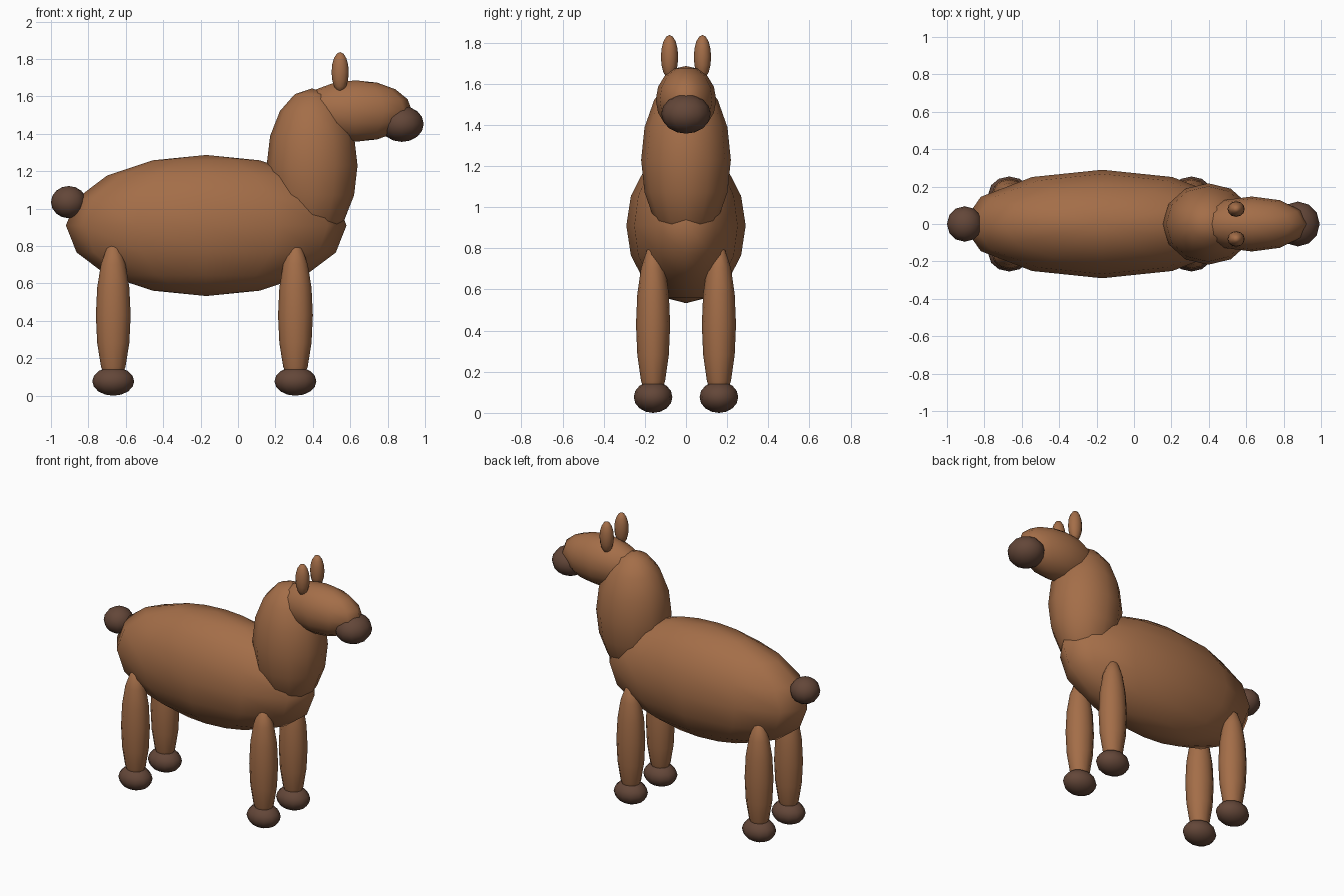
import bpy
import bmesh
from mathutils import Matrix, Vector

cube = bpy.data.objects.get("Cube")
if cube:
    bpy.data.objects.remove(cube, do_unlink=True)


def make_material(name, rgb):
    mat = bpy.data.materials.new(name)
    mat.use_nodes = True
    color = (*rgb, 1.0)
    mat.diffuse_color = color
    mat.node_tree.nodes["Principled BSDF"].inputs["Base Color"].default_value = color
    return mat


coat = make_material("chestnut_brown", (0.37, 0.155, 0.065))
dark = make_material("dark_brown", (0.125, 0.062, 0.04))


def ellipsoid(name, center, radii, mat):
    """Low-poly smooth-shaded ball stretched to the given radii."""
    mesh = bpy.data.meshes.new(name)
    bm = bmesh.new()
    bmesh.ops.create_uvsphere(bm, u_segments=12, v_segments=8, radius=1.0,
                              matrix=Matrix.Diagonal(Vector((*radii, 1.0))))
    for face in bm.faces:
        face.smooth = True
    bm.to_mesh(mesh)
    bm.free()
    mesh.materials.append(mat)
    obj = bpy.data.objects.new(name, mesh)
    obj.location = center
    bpy.context.collection.objects.link(obj)
    return obj


# Body, neck and head along the centre line
ellipsoid("body", (-0.17, 0, 0.91), (0.75, 0.29, 0.377), coat)
ellipsoid("neck", (0.396, 0, 1.23), (0.243, 0.218, 0.413), coat)
ellipsoid("head", (0.63, 0, 1.522), (0.30, 0.147, 0.164), coat)
ellipsoid("muzzle", (0.876, 0, 1.453), (0.117, 0.12, 0.096), dark)
ellipsoid("tail", (-0.905, 0, 1.035), (0.095, 0.095, 0.086), dark)

# Mirrored ears, legs and hooves
for side, s in (("near", -1), ("far", 1)):
    ellipsoid(f"ear_{side}", (0.546, s * 0.08, 1.73), (0.046, 0.042, 0.107), coat)
    for end, x in (("fore", 0.307), ("hind", -0.667)):
        ellipsoid(f"{end}_leg_{side}", (x, s * 0.16, 0.43), (0.093, 0.083, 0.387), coat)
        ellipsoid(f"{end}_hoof_{side}", (x, s * 0.16, 0.077), (0.112, 0.094, 0.077), dark)
